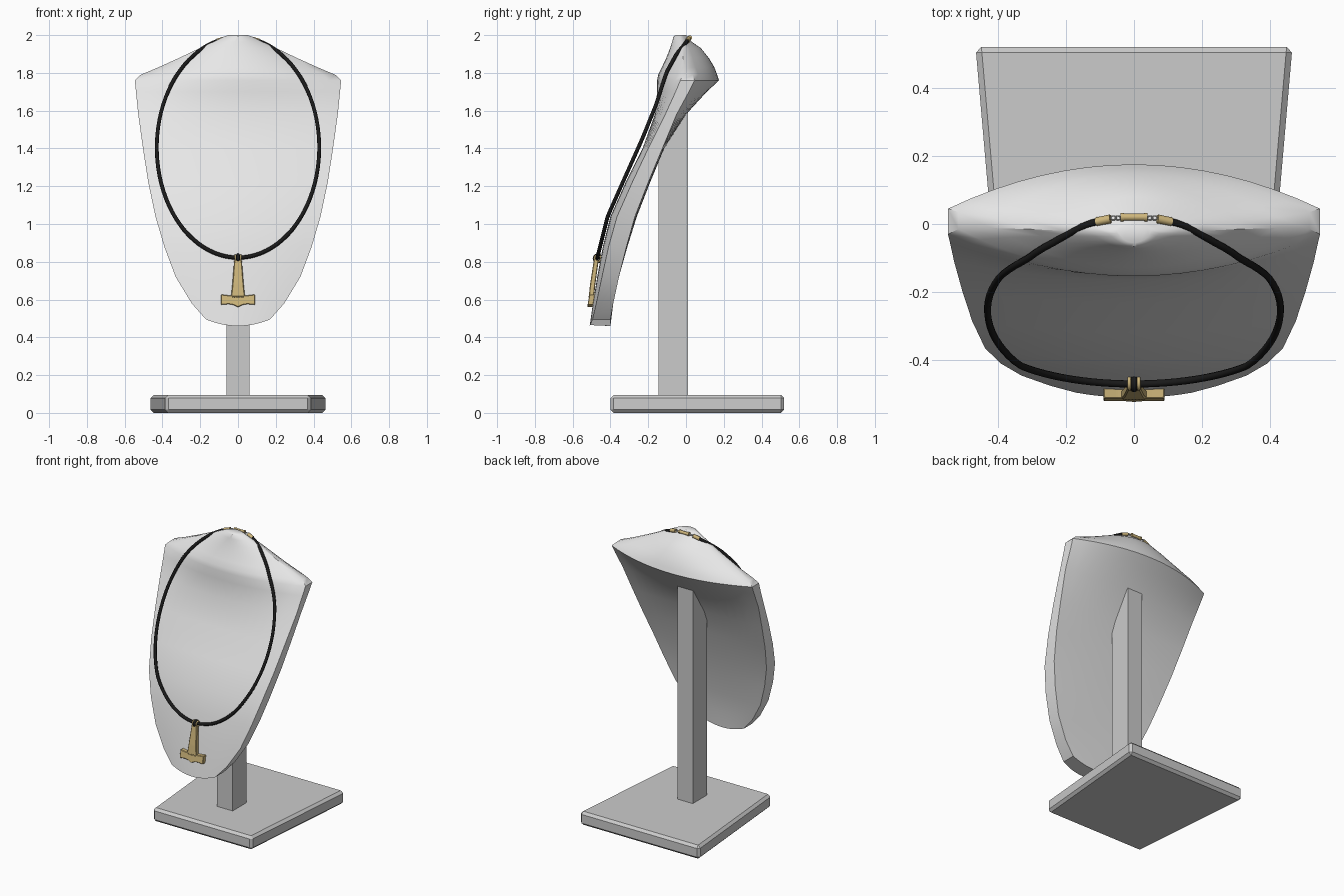
import bpy, bmesh, math
from mathutils import Vector

if "Cube" in bpy.data.objects:
    bpy.data.objects.remove(bpy.data.objects["Cube"])


def material(name, rgb):
    m = bpy.data.materials.new(name)
    m.use_nodes = True
    m.diffuse_color = (*rgb, 1)
    m.node_tree.nodes["Principled BSDF"].inputs["Base Color"].default_value = (*rgb, 1)
    return m


WHITE = material("bust white", (0.8, 0.8, 0.8))
GREY = material("stand grey", (0.6, 0.6, 0.6))
BLACK = material("cord black", (0.01, 0.01, 0.01))
GOLD = material("gold", (0.62, 0.47, 0.2))
SILVER = material("silver", (0.55, 0.55, 0.53))


def finish(name, bm, mat, smooth=None, bevel=0):
    bmesh.ops.recalc_face_normals(bm, faces=bm.faces)
    if bevel:
        bmesh.ops.bevel(bm, geom=bm.edges[:], offset=bevel, segments=1, affect='EDGES')
    me = bpy.data.meshes.new(name)
    bm.to_mesh(me)
    bm.free()
    me.materials.append(mat)
    ob = bpy.data.objects.new(name, me)
    bpy.context.collection.objects.link(ob)
    if smooth:
        bpy.ops.object.select_all(action='DESELECT')
        bpy.context.view_layer.objects.active = ob
        ob.select_set(True)
        bpy.ops.object.shade_smooth_by_angle(angle=math.radians(smooth))
    return ob


def loft(bm, rings):
    rows = [[bm.verts.new(p) for p in r] for r in rings]
    n = len(rows[0])
    for a, b in zip(rows, rows[1:]):
        for i in range(n):
            bm.faces.new((a[i], a[(i + 1) % n], b[(i + 1) % n], b[i]))
    bm.faces.new(rows[0])
    bm.faces.new(rows[-1])


def rect(w, y0, y1, z0, z1=None):
    z1 = z0 if z1 is None else z1
    return [(-w, y0, z0), (w, y0, z0), (w, y1, z1), (-w, y1, z1)]


def interp(table, t):
    for (a, u), (b, v) in zip(table, table[1:]):
        if t <= b:
            return u + (v - u) * (t - a) / (b - a)
    return table[-1][1]


def tube(name, pts, radius, mat, closed=False):
    cu = bpy.data.curves.new(name, 'CURVE')
    cu.dimensions = '3D'
    cu.bevel_depth = radius
    cu.bevel_resolution = 2
    cu.use_fill_caps = True
    sp = cu.splines.new('POLY')
    sp.points.add(len(pts) - 1)
    for p, co in zip(sp.points, pts):
        p.co = (*co, 1)
    sp.use_cyclic_u = closed
    sp.use_smooth = True
    cu.materials.append(mat)
    ob = bpy.data.objects.new(name, cu)
    bpy.context.collection.objects.link(ob)
    return ob


# Base: tapered board with chamfered edges
bm = bmesh.new()
loft(bm, [[(-0.385, -0.4, z), (0.385, -0.4, z), (0.465, 0.52, z), (-0.465, 0.52, z)]
          for z in (0, 0.095)])
finish("base", bm, GREY, bevel=0.017)

# Post with a slanted top buried in the bust
bm = bmesh.new()
loft(bm, [rect(0.06, -0.145, 0.01, 0.09), rect(0.06, -0.145, 0.01, 1.4, 1.63)])
finish("post", bm, GREY)

# Bust: height, half width, front centre, front edge, back edge, back centre
SECTIONS = [
    (0.46, 0.17, -0.51, -0.495, -0.40, -0.40),
    (0.58, 0.245, -0.493, -0.475, -0.385, -0.385),
    (0.72, 0.33, -0.47, -0.445, -0.355, -0.355),
    (0.88, 0.39, -0.44, -0.41, -0.315, -0.31),
    (1.04, 0.437, -0.40, -0.365, -0.27, -0.26),
    (1.22, 0.475, -0.32, -0.285, -0.2, -0.19),
    (1.4, 0.503, -0.23, -0.2, -0.125, -0.115),
    (1.58, 0.528, -0.165, -0.11, -0.05, 0.0),
    (1.70, 0.54, -0.153, -0.055, 0.015, 0.11),
    (1.76, 0.546, -0.153, -0.03, 0.045, 0.175),
    (1.79, 0.515, -0.147, -0.015, 0.035, 0.165),
    (1.83, 0.42, -0.128, -0.012, 0.02, 0.15),
    (1.88, 0.31, -0.104, -0.015, 0.01, 0.12),
    (1.93, 0.205, -0.085, -0.02, 0.0, 0.08),
    (1.965, 0.13, -0.073, -0.025, -0.01, 0.03),
    (1.992, 0.075, -0.066, -0.028, -0.02, 0.01),
    (2.0, 0.05, -0.055, -0.028, -0.02, 0.0),
]
N = 16
rings = []
for k, (z, w, fc, fe, be, bc) in enumerate(SECTIONS):
    span = [-1 + 2 * i / N for i in range(N + 1)]
    sag = 0.035 if k == 0 else 0
    front = [(w * s, fe + (fc - fe) * (1 - s * s), z + sag * s * s) for s in span]
    back = [(w * s, be + (bc - be) * (1 - s * s), z + sag * s * s) for s in reversed(span)]
    rings.append(front + back)
bm = bmesh.new()
loft(bm, rings)
finish("bust", bm, WHITE, smooth=38)

# Cord: an oval hanging on the chest
DEPTH = [(0.82, -0.47), (1.04, -0.415), (1.22, -0.335), (1.45, -0.232), (1.64, -0.155),
         (1.8, -0.105), (1.9, -0.05), (1.96, 0.0), (1.98, 0.015), (2.0, 0.02)]


def on_oval(a):
    z = 1.405 - 0.583 * math.cos(a)
    return Vector((0.43 * math.sin(a), interp(DEPTH, z), z))


END = math.pi - 0.22
tube("cord", [on_oval(-END + 2 * END * i / 80) for i in range(81)], 0.0105, BLACK)

# Clasp: barrel, end caps and small links
tube("clasp_barrel", [(-0.038, 0.02, 1.986), (0.038, 0.02, 1.986)], 0.011, GOLD)
for side, label in ((1, "left"), (-1, "right")):
    tube(label + "_clasp_rim", [(side * 0.03, 0.02, 1.986), (side * 0.04, 0.02, 1.986)], 0.013, GOLD)
    tube(label + "_cord_cap", [on_oval(side * (math.pi - t)) for t in (0.26, 0.16)], 0.013, GOLD)
    for j, x in enumerate((0.047, 0.06)):
        ring = [(side * x + 0.008 * math.cos(t * math.pi / 5), 0.018 + 0.006 * math.sin(t * math.pi / 5),
                 1.985) for t in range(10)]
        tube(f"{label}_link_{j}", ring, 0.002, SILVER, closed=True)

# Pendant: tapered shaft, crosshead with flared ends, and its loop
bm = bmesh.new()
loft(bm, [rect(0.037, -0.515, -0.487, 0.615), rect(0.03, -0.508, -0.48, 0.68),
          rect(0.02, -0.488, -0.462, 0.81)])
finish("pendant_shaft", bm, GOLD, bevel=0.004)

bm = bmesh.new()
outline = [(-0.09, 0.572), (-0.05, 0.576), (-0.025, 0.572), (0, 0.56), (0.025, 0.572), (0.05, 0.576),
           (0.09, 0.572), (0.09, 0.627), (0.05, 0.622), (-0.05, 0.622), (-0.09, 0.627)]
loft(bm, [[(x, y - (0.6 - z) * 0.17, z) for x, z in outline] for y in (-0.516, -0.486)])
finish("pendant_head", bm, GOLD, bevel=0.003)

bm = bmesh.new()
for i in range(7):
    d = bmesh.ops.create_icosphere(bm, subdivisions=1, radius=0.003)
    bmesh.ops.translate(bm, verts=d["verts"], vec=(-0.027 + 0.009 * i, -0.515, 0.614))
finish("pendant_studs", bm, GOLD)

for x, mat, label in ((-0.014, GOLD, "right_loop"), (0, BLACK, "binding"), (0.014, GOLD, "left_loop")):
    loop = [(x, -0.467 + 0.017 * math.cos(t * math.pi / 6), 0.818 + 0.017 * math.sin(t * math.pi / 6))
            for t in range(12)]
    tube("pendant_" + label, loop, 0.01 if mat is BLACK else 0.005, mat, closed=True)
